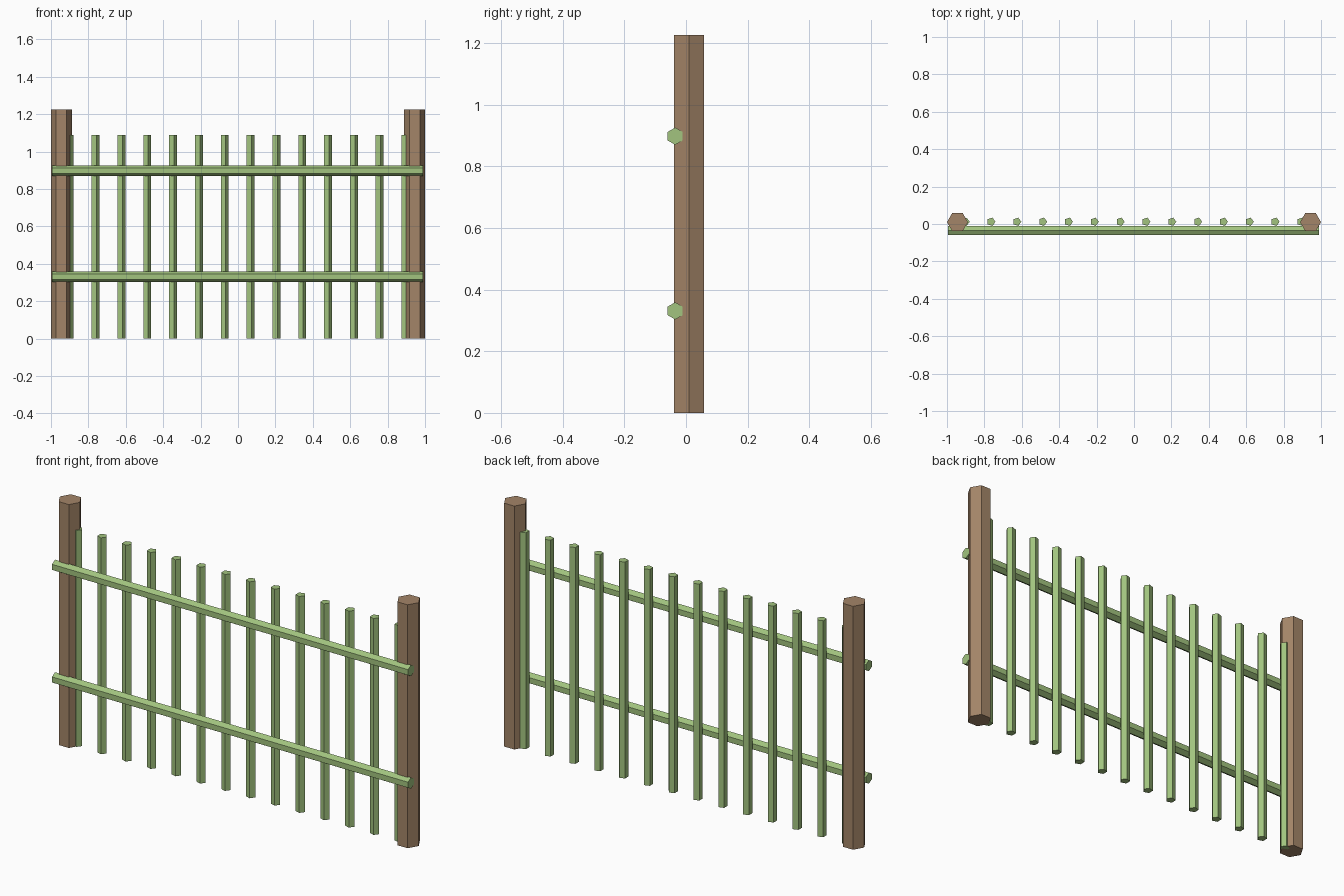
import bpy
from math import pi

if "Cube" in bpy.data.objects:
    bpy.data.objects.remove(bpy.data.objects["Cube"], do_unlink=True)


def make_material(name, rgb):
    mat = bpy.data.materials.new(name)
    mat.use_nodes = True
    mat.diffuse_color = (*rgb, 1)
    mat.node_tree.nodes["Principled BSDF"].inputs["Base Color"].default_value = (*rgb, 1)
    return mat


brown = make_material("brown wood", (0.37, 0.235, 0.138))
green = make_material("green cane", (0.36, 0.55, 0.21))


def pole(name, sides, radius, length, centre, mat, rotation=(0, 0, 0), spin=0):
    """Flat-sided pole along its local z axis; spin sets where its corners point."""
    bpy.ops.mesh.primitive_cylinder_add(vertices=sides, radius=radius, depth=length)
    ob = bpy.context.object
    ob.name = name
    # The cylinder's first corner is on +y; turn it to +x, then spin
    ob.rotation_euler = (0, 0, spin - pi / 2)
    bpy.ops.object.transform_apply(location=False, rotation=True, scale=False)
    ob.rotation_euler = rotation
    ob.location = centre
    ob.data.materials.append(mat)
    return ob


# Hexagonal end posts
POST_HEIGHT = 1.226
for side, x in (("right", -0.944), ("left", 0.944)):
    pole(side + "_post", 6, 0.056, POST_HEIGHT, (x, 0.01, POST_HEIGHT / 2), brown)

# Hexagonal rails across the front, with a ridge on top
for level, z in (("lower", 0.331), ("upper", 0.898)):
    pole(level + "_rail", 6, 0.028, 1.984, (-0.003, -0.035, z), green,
         rotation=(0, pi / 2, 0))

# Five-sided upright pickets
PICKET_HEIGHT = 1.09
for i in range(14):
    pole(f"picket_{i + 1}", 5, 0.0232, PICKET_HEIGHT,
         (-0.902 + 0.1381 * i, 0.012, PICKET_HEIGHT / 2), green)
